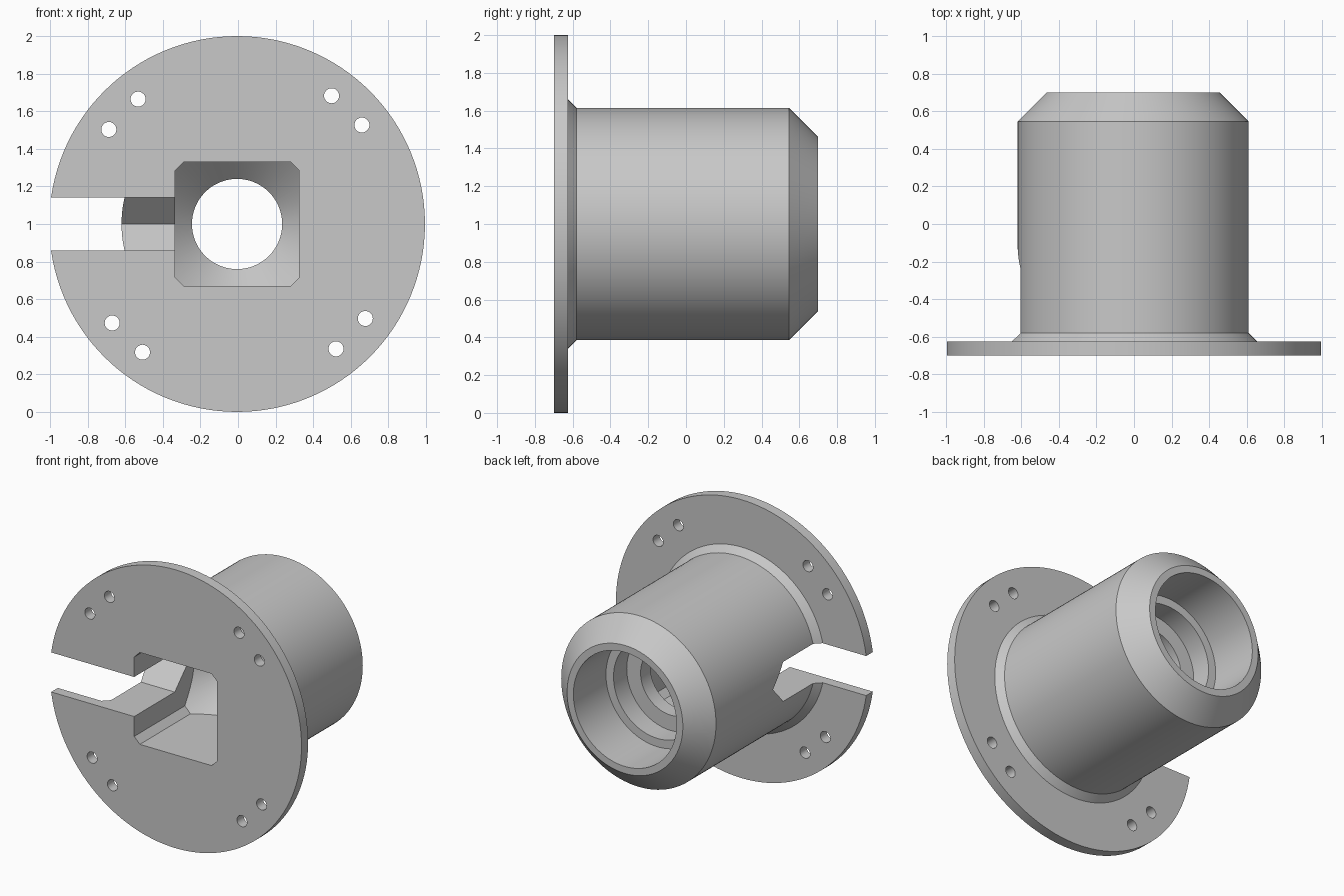
import bpy, bmesh
from math import sin, cos, radians
from mathutils import Matrix, Vector

cube = bpy.data.objects.get("Cube")
if cube:
    bpy.data.objects.remove(cube, do_unlink=True)

CENTRE = Vector((-0.005, 0, 1))      # axis of the sleeve, running along y

grey = bpy.data.materials.new("plain grey")
grey.use_nodes = True
grey.diffuse_color = (0.58, 0.58, 0.58, 1)
grey.node_tree.nodes["Principled BSDF"].inputs["Base Color"].default_value = grey.diffuse_color


def finish(name, bm):
    bmesh.ops.remove_doubles(bm, verts=bm.verts, dist=1e-5)
    bmesh.ops.recalc_face_normals(bm, faces=bm.faces)
    mesh = bpy.data.meshes.new(name)
    bm.to_mesh(mesh)
    bm.free()
    mesh.materials.append(grey)
    obj = bpy.data.objects.new(name, mesh)
    obj.location = CENTRE
    bpy.context.collection.objects.link(obj)
    return obj


def lathe(name, profile, segments=128):
    """Revolve a closed (radius, y) profile about the y axis."""
    bm = bmesh.new()
    rings = []
    for i in range(segments):
        a = radians(360 * i / segments)
        rings.append([bm.verts.new((r * cos(a), y, r * sin(a))) for r, y in profile])
    n = len(profile)
    for i in range(segments):
        a, b = rings[i], rings[(i + 1) % segments]
        for j in range(n):
            k = (j + 1) % n
            if profile[j][0] == 0 and profile[k][0] == 0:
                continue
            if profile[j][0] == 0:
                bm.faces.new((a[j], a[k], b[k]))
            elif profile[k][0] == 0:
                bm.faces.new((a[j], a[k], b[j]))
            else:
                bm.faces.new((a[j], a[k], b[k], b[j]))
    return finish(name, bm)


def prism(name, outline, sweep):
    """Extrude a flat outline of 3D points along a vector."""
    bm = bmesh.new()
    face = bm.faces.new([bm.verts.new(p) for p in outline])
    moved = bmesh.ops.extrude_face_region(bm, geom=[face], use_keep_orig=True)["geom"]
    bmesh.ops.translate(bm, vec=sweep, verts=[v for v in moved if isinstance(v, bmesh.types.BMVert)])
    return finish(name, bm)


def combine(target, tool, operation):
    mod = target.modifiers.new("cut", 'BOOLEAN')
    mod.operation = operation
    mod.solver = 'EXACT'
    mod.object = tool
    bpy.context.view_layer.objects.active = target
    bpy.ops.object.modifier_apply(modifier=mod.name)
    bpy.data.objects.remove(tool, do_unlink=True)


# Flange, chamfered sleeve, stepped rear bore and through hole
body = lathe("flanged_sleeve", [
    (0.24, -0.7), (1, -0.7), (1, -0.625), (0.66, -0.625), (0.615, -0.58),
    (0.615, 0.545), (0.46, 0.7), (0.41, 0.7), (0.41, 0.33),
    (0.35, 0.33), (0.35, 0.18), (0.24, 0.18)])

# Square socket with clipped corners, ending in a cone
h, c = 0.33, 0.285
corners = [(h, c), (c, h), (-c, h), (-h, c), (-h, -c), (-c, -h), (c, -h), (h, -c)]
socket = prism("socket_cutter", [(x, -0.9, z) for x, z in corners], (0, 1.05, 0))
cone = lathe("socket_cone", [(0, -1), (0.81, -1), (0.81, -0.5), (0.19, 0.12), (0, 0.12)])
combine(socket, cone, 'INTERSECT')
combine(body, socket, 'DIFFERENCE')

# Side slot with a pointed end
w = 0.142
slot = prism("slot_cutter", [(-1.2, y, z) for y, z in
                             [(-0.9, -w), (-0.24, -w), (-0.1, 0), (-0.24, w), (-0.9, w)]],
             (0.95, 0, 0))
combine(body, slot, 'DIFFERENCE')

# Four pairs of screw holes through the flange
bm = bmesh.new()
for quarter in range(4):
    for offset in (-7.6, 7.6):
        a = radians(46 + 90 * quarter + offset)
        place = Matrix.Translation((0.848 * cos(a), -0.66, 0.848 * sin(a))) @ Matrix.Rotation(radians(90), 4, 'X')
        bmesh.ops.create_cone(bm, cap_ends=True, segments=32, radius1=0.04,
                              radius2=0.04, depth=0.3, matrix=place)
combine(body, finish("screw_hole_cutter", bm), 'DIFFERENCE')

# Smooth round walls, keep edges crisp
bpy.ops.object.select_all(action='DESELECT')
body.select_set(True)
bpy.context.view_layer.objects.active = body
bpy.ops.object.shade_smooth_by_angle(angle=radians(25))
